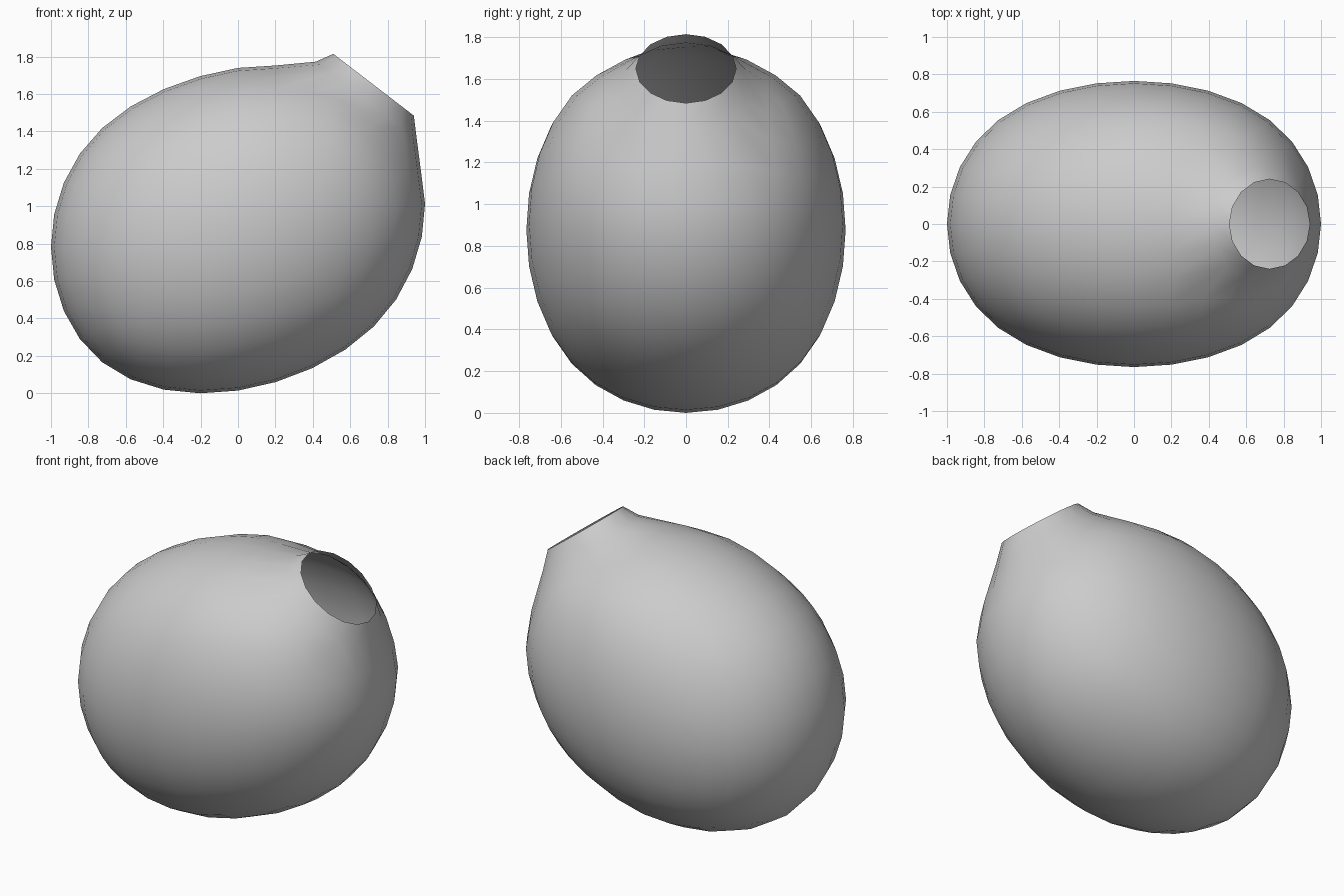
import bpy, bmesh, math
from mathutils import Vector

if "Cube" in bpy.data.objects:
    bpy.data.objects.remove(bpy.data.objects["Cube"])

# Body: rounded cube (3 subdivision levels)
bpy.ops.mesh.primitive_cube_add(size=2)
body = bpy.context.object
body.name = "egg_shell"
sub = body.modifiers.new("round", 'SUBSURF')
sub.levels = 3
bpy.ops.object.modifier_apply(modifier=sub.name)

bm = bmesh.new()
bm.from_mesh(body.data)
r = max(v.co.x for v in bm.verts)

# Cut the opening around the middle of the upper right edge
mid = min(bm.verts, key=lambda v: (v.co / r - Vector((.726, 0, .726))).length)
patch = {v for f in mid.link_faces for v in f.verts}
bmesh.ops.delete(bm, geom=list(patch), context='VERTS')

# Stretch into an ovoid and lean it upward toward the right
for v in bm.verts:
    x, y, z = v.co / r
    lean = .15 * x + .02 * x * x - .035 * x ** 3
    v.co = (x, y * .765, .8725 + z * .8625 + lean)

# Raised lip around the opening
centre = Vector((.725, 0, 1.645))
u = Vector((.43, 0, -.33)).normalized()
n = Vector((.33, 0, .43)).normalized()


def place_ring(verts, c, ru, rv):
    """Put boundary vertices on an evenly spaced ellipse."""
    mc = sum((v.co for v in verts), Vector()) / len(verts)
    order = sorted(verts, key=lambda v: math.atan2(v.co.y, (v.co - mc).dot(u)))
    start = min(range(len(order)), key=lambda i: abs(
        math.atan2(order[i].co.y, (order[i].co - mc).dot(u))))
    for i, v in enumerate(order):
        a = 2 * math.pi * (i - start) / len(order)
        v.co = c + u * (ru * math.cos(a)) + Vector((0, rv * math.sin(a), 0))


rim = [e for e in bm.edges if e.is_boundary]
base = list({v for e in rim for v in e.verts})
new = bmesh.ops.extrude_edge_only(bm, edges=rim)["geom"]
lip = [g for g in new if isinstance(g, bmesh.types.BMVert)]
place_ring(base, centre - n * .09 + u * .02, .34, .31)
place_ring(lip, centre, .271, .24)

# Blend the neighbouring ring into the lip
skip = set(base) | set(lip)
around = {w for v in base for f in v.link_faces for w in f.verts} - skip
bmesh.ops.smooth_vert(bm, verts=list(around), factor=.4,
                      use_axis_x=True, use_axis_y=True, use_axis_z=True)

low = min(v.co.z for v in bm.verts)
for v in bm.verts:
    v.co.z -= low
bmesh.ops.recalc_face_normals(bm, faces=bm.faces)
bm.to_mesh(body.data)
bm.free()
bpy.ops.object.shade_smooth()
